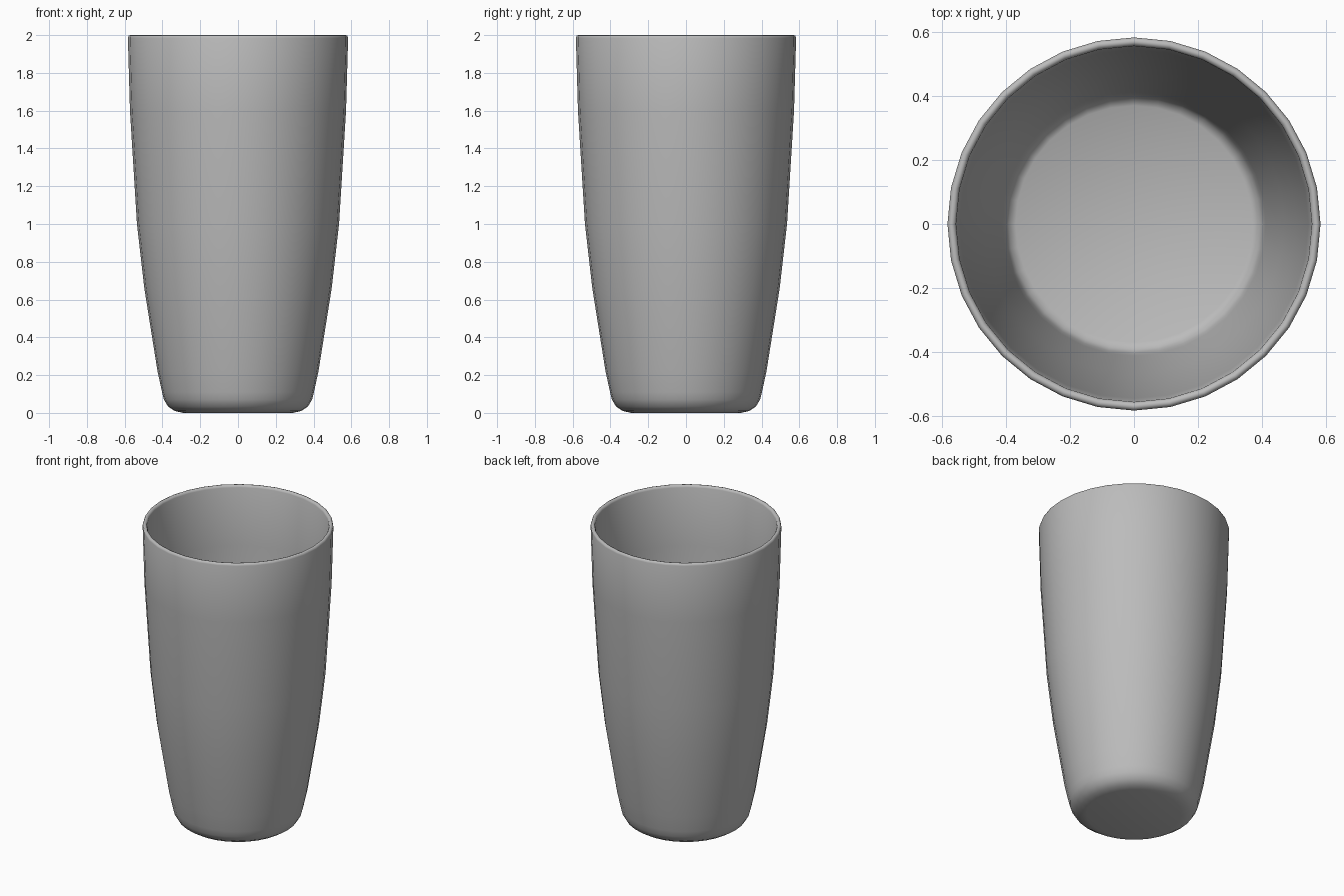
import bpy
import bmesh
import math

cube = bpy.data.objects.get("Cube")
if cube:
    bpy.data.objects.remove(cube, do_unlink=True)

SIDES = 32

# Material
grey = bpy.data.materials.new("plain grey")
grey.use_nodes = True
colour = (0.5, 0.5, 0.5, 1)
grey.diffuse_color = colour
grey.node_tree.nodes["Principled BSDF"].inputs["Base Color"].default_value = colour

# Radius and height: underside, outer wall, rounded rim, inner wall, floor
outer = [(0.29, 0), (0.335, 0.01), (0.37, 0.033), (0.392, 0.07), (0.402, 0.11),
         (0.426, 0.22), (0.496, 0.66), (0.535, 1.0), (0.572, 1.6), (0.583, 1.985)]
rim = [(0.579, 1.997), (0.57, 2.0), (0.561, 1.997)]
inner = [(0.556, 1.985), (0.545, 1.6), (0.508, 1.0), (0.469, 0.66),
         (0.412, 0.25), (0.404, 0.2), (0.392, 0.172), (0.37, 0.16)]


def lathe(name, profile):
    """Turn a profile around z and cap both ends."""
    bm = bmesh.new()
    rings = [[bm.verts.new((r * math.cos(a), r * math.sin(a), z))
              for a in (2 * math.pi * i / SIDES for i in range(SIDES))]
             for r, z in profile]
    for low, high in zip(rings, rings[1:]):
        for i in range(SIDES):
            j = (i + 1) % SIDES
            bm.faces.new((low[i], low[j], high[j], high[i]))
    bm.faces.new(rings[0][::-1])
    bm.faces.new(rings[-1])
    for face in bm.faces:
        face.smooth = True
    mesh = bpy.data.meshes.new(name)
    bm.to_mesh(mesh)
    bm.free()
    mesh.materials.append(grey)
    obj = bpy.data.objects.new(name, mesh)
    bpy.context.collection.objects.link(obj)
    return obj


# Tumbler
lathe("tumbler", outer + rim + inner)
